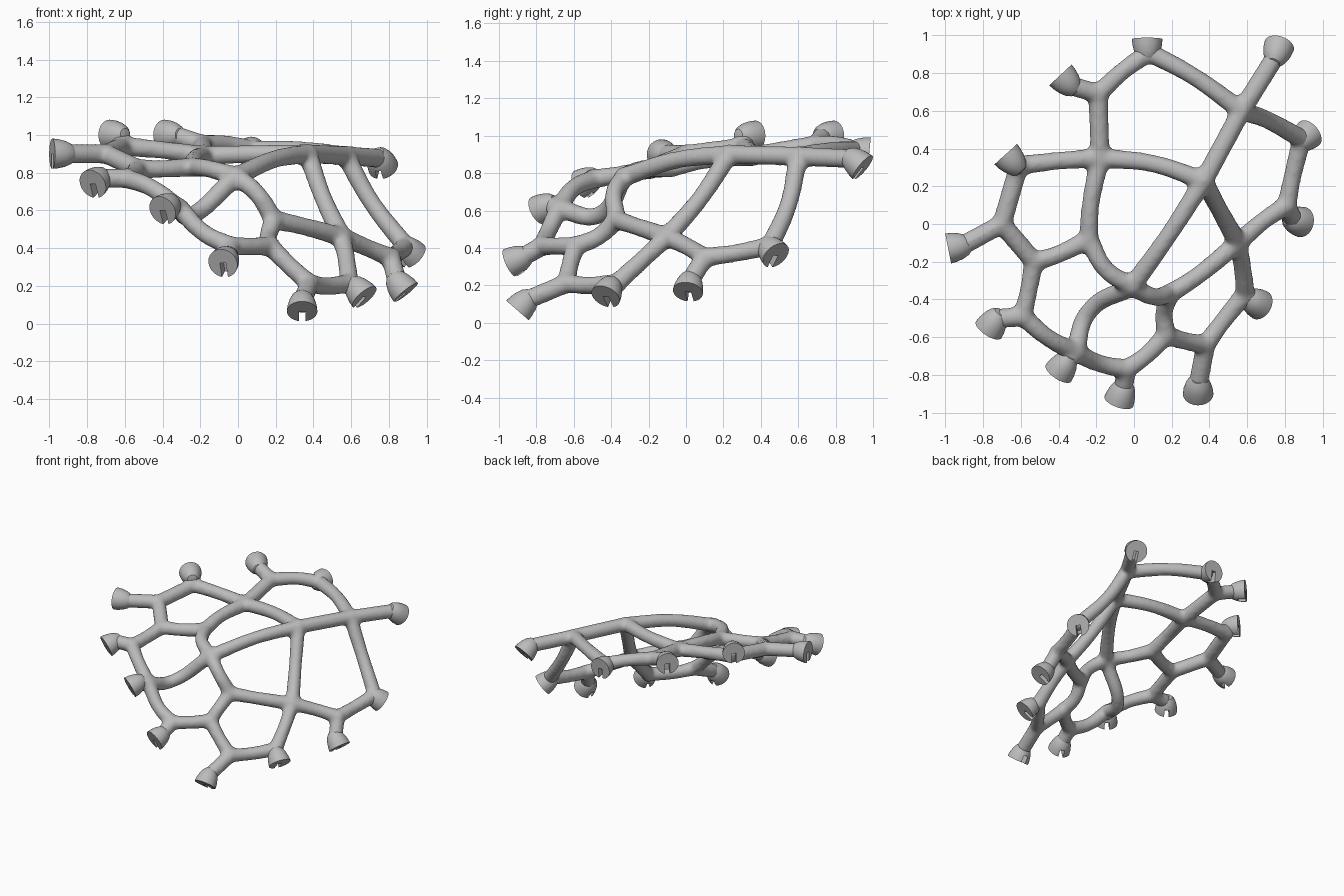
import bpy, bmesh
from mathutils import Vector, Matrix

if "Cube" in bpy.data.objects:
    bpy.data.objects.remove(bpy.data.objects["Cube"], do_unlink=True)

grey = bpy.data.materials.new("light_grey")
grey.use_nodes = True
colour = (0.5, 0.5, 0.5, 1)
grey.diffuse_color = colour
grey.node_tree.nodes["Principled BSDF"].inputs["Base Color"].default_value = colour

TUBE = 0.048


def add_object(name, data):
    ob = bpy.data.objects.new(name, data)
    bpy.context.collection.objects.link(ob)
    return ob


def select_only(ob):
    bpy.ops.object.select_all(action='DESELECT')
    ob.select_set(True)
    bpy.context.view_layer.objects.active = ob


# Junctions of the lattice
nodes = dict(
    A=(.08, .91, .92), B=(.57, .6, .89), C=(.37, .23, .9), D=(-.18, .35, .89),
    E=(-.19, .69, .95), F=(-.61, .31, .94), G=(-.7, 0, .9), H=(-.53, -.2, .82),
    I=(-.24, -.08, .83), J=(-.01, -.33, .78), K=(.19, -.37, .55), L=(.55, -.1, .46),
    M=(.81, .1, .35), N=(.89, .45, .41), O=(.59, -.37, .21), P=(.38, -.64, .21),
    Q=(.17, -.59, .41), R=(-.04, -.77, .41), S=(-.31, -.68, .61), U=(-.59, -.49, .77))

# Bars between junctions, some bent through a middle point
bars = [
    ("AB", (.32, .78, .92)), ("BC", None), ("CD", (.1, .32, .9)), ("DE", None),
    ("EA", (-.06, .81, .95)), ("FD", (-.4, .335, .92)), ("FG", None), ("GH", None),
    ("HI", (-.4, -.16, .82)), ("DI", (-.23, .1, .87)), ("IJ", (-.15, -.24, .82)),
    ("CJ", (.19, -.05, .87)), ("JK", (.1, -.385, .69)), ("KL", (.33, -.28, .52)),
    ("CL", (.45, .08, .67)), ("BN", (.71, .55, .64)), ("MN", (.84, .25, .37)),
    ("LM", (.69, .02, .4)), ("LO", (.575, -.23, .34)), ("OP", (.46, -.53, .2)),
    ("PQ", (.27, -.62, .31)), ("KQ", (.16, -.47, .46)), ("QR", (.06, -.7, .41)),
    ("RS", (-.18, -.74, .48)), ("JS", (-.25, -.48, .57)), ("SU", (-.46, -.6, .72)),
    ("HU", (-.56, -.36, .79))]

# End cups: name, junction, centre of the flat face, direction it faces
cups = [
    ("back", "A", (.07, .98, .91), (0, 1, -.1)),
    ("back_left", "B", (.77, .945, .83), (.25, .72, -.6)),
    ("left_back", "N", (.93, .48, .36), (.6, .5, -.6)),
    ("left_middle", "M", (.89, .01, .165), (.6, -.15, -.75)),
    ("left_front", "O", (.67, -.43, .14), (.6, -.35, -.7)),
    ("front_left", "P", (.34, -.9, .065), (0, -.65, -.75)),
    ("front_middle", "R", (-.08, -.94, .32), (-.3, -.85, -.4)),
    ("front_right", "S", (-.4, -.79, .6), (-.5, -.75, -.4)),
    ("right_front", "U", (-.77, -.56, .74), (-.5, -.75, -.4)),
    ("right_middle", "G", (-.985, -.13, .9), (-1, -.2, 0)),
    ("right_back", "F", (-.68, .37, 1), (-.65, .72, 0)),
    ("back_right", "E", (-.39, .79, 1), (-.65, .7, 0))]

# Lattice: round bars joined into one blended body
curve = bpy.data.curves.new("lattice", 'CURVE')
curve.dimensions = '3D'
curve.bevel_depth = TUBE
curve.bevel_resolution = 4
curve.use_fill_caps = True


def add_bar(points):
    spline = curve.splines.new('BEZIER')
    spline.bezier_points.add(len(points) - 1)
    for bp, co in zip(spline.bezier_points, points):
        bp.co = co
        bp.handle_left_type = bp.handle_right_type = 'AUTO'
        bp.radius = 1
    spline.bezier_points[0].radius = 1.1
    spline.bezier_points[-1].radius = 1.1


for (a, b), mid in bars:
    add_bar([nodes[a]] + ([mid] if mid else []) + [nodes[b]])
for name, node, face, normal in cups:
    add_bar([nodes[node], Vector(face) - Vector(normal).normalized() * 0.075])

lattice = add_object("lattice", curve)
select_only(lattice)
bpy.ops.object.convert(target='MESH')
lattice = bpy.context.object

# Round knuckles at the junctions
bm = bmesh.new()
bm.from_mesh(lattice.data)
for co in nodes.values():
    bmesh.ops.create_icosphere(bm, subdivisions=3, radius=TUBE * 1.15,
                               matrix=Matrix.Translation(co))
bm.to_mesh(lattice.data)
bm.free()
lattice.data.materials.clear()
lattice.data.materials.append(grey)
remesh = lattice.modifiers.new("fuse", 'REMESH')
remesh.mode = 'VOXEL'
remesh.voxel_size = 0.014
remesh.use_smooth_shade = True
smooth = lattice.modifiers.new("blend", 'SMOOTH')
smooth.factor = 0.5
smooth.iterations = 10

# Cup shape: a turned dome with a flat face and a slot
profile = [(0, -.13), (.035, -.122), (.055, -.1), (.069, -.068), (.078, -.032), (.081, 0), (0, 0)]
bm = bmesh.new()
verts = [bm.verts.new((r, 0, z)) for r, z in profile]
edges = [bm.edges.new(pair) for pair in zip(verts, verts[1:])]
bmesh.ops.spin(bm, geom=verts + edges, cent=(0, 0, 0), axis=(0, 0, 1),
               angle=6.283185307, steps=32)
bmesh.ops.remove_doubles(bm, verts=bm.verts, dist=0.0005)
bmesh.ops.recalc_face_normals(bm, faces=bm.faces)
dome_mesh = bpy.data.meshes.new("cup_dome")
bm.to_mesh(dome_mesh)
bm.free()
dome_mesh.materials.append(grey)
dome = add_object("cup_dome", dome_mesh)

bpy.ops.mesh.primitive_cube_add(size=1, location=(0, .06, 0))
cutter = bpy.context.object
cutter.name = "slot_cutter"
cutter.scale = (.034, .12, .11)
cutter.hide_render = True
cut = dome.modifiers.new("slot", 'BOOLEAN')
cut.operation = 'DIFFERENCE'
cut.object = cutter
select_only(dome)
bpy.ops.object.modifier_apply(modifier="slot")
bpy.ops.object.shade_smooth_by_angle(angle=0.6)
bpy.data.objects.remove(cutter, do_unlink=True)
cup_mesh = dome.data
bpy.data.objects.remove(dome, do_unlink=True)

# One cup on every free end, slot pointing down
for name, node, face, normal in cups:
    n = Vector(normal).normalized()
    down = Vector((0, 0, -1))
    slot = (down - n * down.dot(n)).normalized()
    side = slot.cross(n)
    cup = add_object(name + "_cup", cup_mesh)
    cup.matrix_world = Matrix.Translation(face) @ Matrix((side, slot, n)).transposed().to_4x4()
